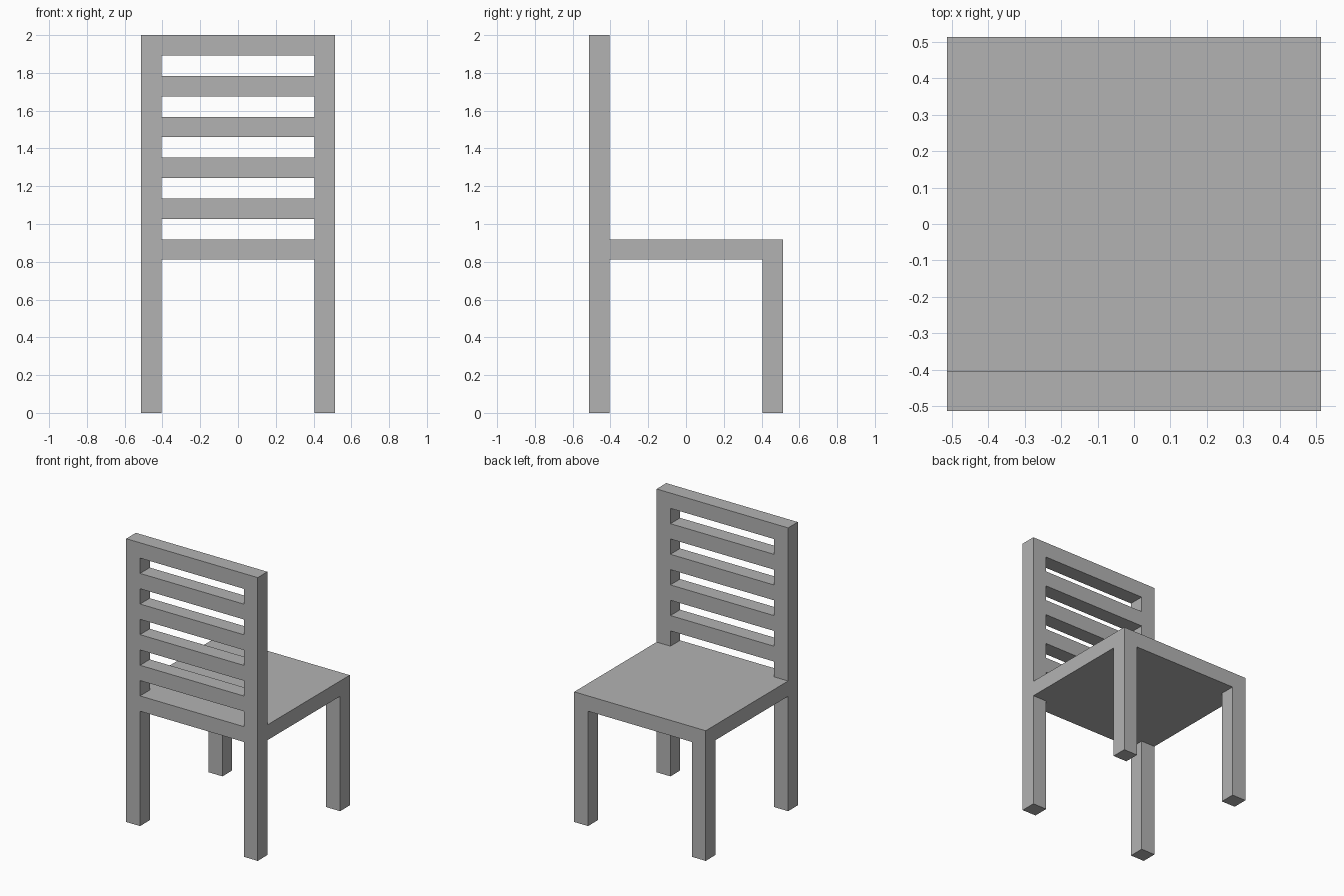
import bpy

if "Cube" in bpy.data.objects:
    bpy.data.objects.remove(bpy.data.objects["Cube"])

T = 2 / 18.5            # timber thickness: the chair is 18.5 timbers tall
OUT = 4.75 * T          # outer half width
INN = OUT - T           # inner half width
SEAT = 7.5 * T          # underside of the seat
TOP = 18.5 * T

grey = bpy.data.materials.new("plain grey")
grey.use_nodes = True
colour = (0.45, 0.45, 0.45, 1)
grey.diffuse_color = colour
grey.node_tree.nodes["Principled BSDF"].inputs["Base Color"].default_value = colour


def box(name, low, high):
    """Add a box between two opposite corners."""
    centre = [(a + b) / 2 for a, b in zip(low, high)]
    bpy.ops.mesh.primitive_cube_add(size=1, location=centre)
    ob = bpy.context.object
    ob.name = name
    ob.scale = [b - a for a, b in zip(low, high)]
    bpy.ops.object.transform_apply(location=False, rotation=False, scale=True)
    ob.data.materials.append(grey)
    return ob


# Seat slab, butting against the back frame
box("seat", (-OUT, -INN, SEAT), (OUT, OUT, SEAT + T))

# Short legs under the seat and tall posts carrying the backrest
for side, x in (("left", INN), ("right", -OUT)):
    box(f"{side}_short_leg", (x, INN, 0), (x + T, OUT, SEAT))
    box(f"{side}_tall_post", (x, -OUT, 0), (x + T, -INN, TOP))

# Seat rail, slats and top rail, evenly spaced between the posts
names = ["seat_rail"] + [f"back_slat_{i}" for i in range(1, 5)] + ["top_rail"]
for i, name in enumerate(names):
    z = SEAT + 2 * T * i
    box(name, (-INN, -OUT, z), (INN, -INN, z + T))
